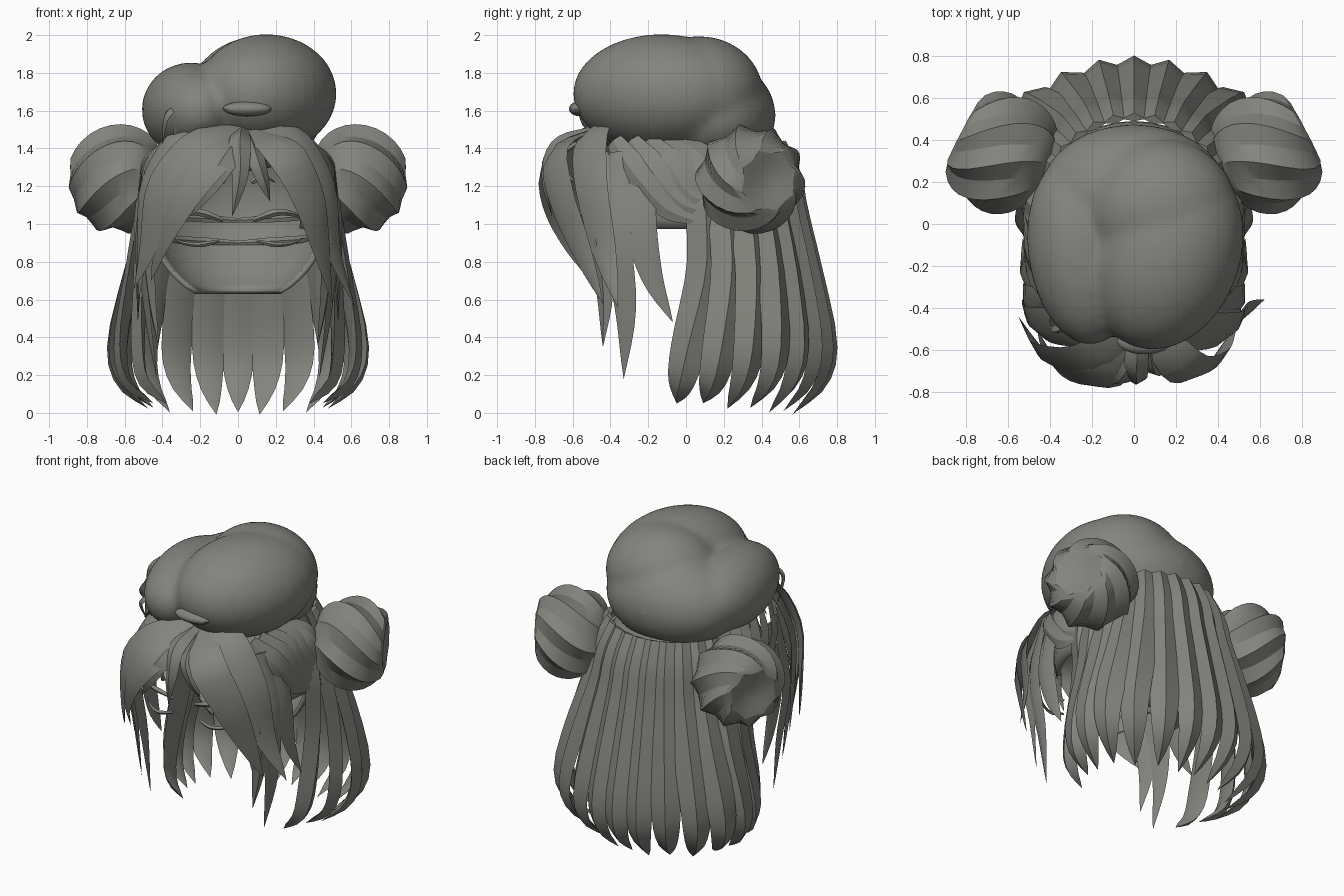
import bpy, bmesh, math
from mathutils import Vector, Matrix

if "Cube" in bpy.data.objects:
    bpy.data.objects.remove(bpy.data.objects["Cube"])

grey = bpy.data.materials.new("warm_grey")
grey.diffuse_color = (0.23, 0.23, 0.21, 1)
grey.use_nodes = True
grey.node_tree.nodes["Principled BSDF"].inputs["Base Color"].default_value = grey.diffuse_color


def finish(name, bm, angle=35):
    bmesh.ops.recalc_face_normals(bm, faces=bm.faces)
    me = bpy.data.meshes.new(name)
    bm.to_mesh(me)
    bm.free()
    me.materials.append(grey)
    ob = bpy.data.objects.new(name, me)
    bpy.context.collection.objects.link(ob)
    bpy.ops.object.select_all(action='DESELECT')
    ob.select_set(True)
    bpy.context.view_layer.objects.active = ob
    bpy.ops.object.shade_smooth_by_angle(angle=math.radians(angle))
    return ob


def spline(pts, n):
    """Catmull-Rom samples through the points."""
    p = [Vector(q) for q in pts]
    p = [2 * p[0] - p[1]] + p + [2 * p[-1] - p[-2]]
    out = []
    for i in range(n + 1):
        f = i / n * (len(p) - 3)
        k = min(int(f), len(p) - 4)
        t = f - k
        a, b, c, d = p[k:k + 4]
        out.append(0.5 * (2 * b + (c - a) * t + (2 * a - 5 * b + 4 * c - d) * t * t
                          + (3 * b - a - 3 * c + d) * t ** 3))
    return out


def lock(bm, pts, w, t, power=2.5, n=12, cy=0.05):
    """Pointed strand with a ridged diamond section, facing away from (0, cy)."""
    path = spline(pts, n)
    rings = []
    for i, p in enumerate(path):
        u = i / n
        tan = (path[min(i + 1, n)] - path[max(i - 1, 0)]).normalized()
        out = p - Vector((0, cy, min(p.z, 1.1)))
        out = (out - tan * out.dot(tan)).normalized()
        side = tan.cross(out)
        k = min(1, 0.55 + 1.8 * u) * (1 - u ** power) + 0.004
        hw, ht = w * k, t * k
        rings.append([bm.verts.new(q) for q in
                      (p - side * hw, p + out * ht, p + side * hw, p - out * ht * 0.4)])
    for a, b in zip(rings, rings[1:]):
        for j in range(4):
            bm.faces.new((a[j], a[(j + 1) % 4], b[(j + 1) % 4], b[j]))
    bm.faces.new(rings[0])
    bm.faces.new(rings[-1])


def mirror(pts):
    return [(-x, y, z) for x, y, z in pts]


def ellipsoid(bm, c, r, turn=0, u=32, v=20):
    bmesh.ops.create_uvsphere(bm, u_segments=u, v_segments=v, radius=1,
                              matrix=Matrix.Translation(c) @ Matrix.Rotation(math.radians(turn), 4, 'Z')
                              @ Matrix.Diagonal((*r, 1)))


# Hair shell around the head, open at the face and neck
bm = bmesh.new()
ellipsoid(bm, (0, 0, 1.1), (0.5, 0.49, 0.53), 0, 40, 26)
cut = []
for f in bm.faces:
    c = f.calc_center_median()
    limit = 1.36 if c.y < -0.32 else 1.0 if c.y < 0.05 else 0.63
    if c.z < limit:
        cut.append(f)
bmesh.ops.delete(bm, geom=cut, context='FACES')
shell = finish("hair_shell", bm)
m = shell.modifiers.new("thickness", 'SOLIDIFY')
m.thickness = 0.025

# Long back hair: fan of ridged locks, flaring and curling in at the tips
bm = bmesh.new()
N = 15
for i in range(N):
    a = math.radians(180 * i / (N - 1))
    back = max(0, math.sin(a))
    zt = -0.01 + 0.06 * (1 - back) + (0.015 if i % 2 else 0)
    prof = [(0.40, 1.43), (0.455, 1.28), (0.49, 1.08), (0.57, 0.75), (0.65, 0.38), (0.62, 0.17), (0.48, zt)]
    pts = []
    for r, z in prof:
        low = max(0, min(1, (1.15 - z) / 0.6))
        lean = -0.16 * (1 - back) * max(0, 0.75 - z) / 0.75    # side locks drift forward
        wide = 1 + low * (0.17 * math.sin(2 * a) ** 2 - 0.24 * (1 - back) ** 3)
        pts.append((r * math.cos(a) * 1.04 * wide, 0.1 + r * math.sin(a) + lean, z))
    if back < 0.3:
        pts = pts[1:]
    lock(bm, pts, 0.1, 0.055, 6, 16)
finish("back_hair", bm, 30)

# Twisted side buns: broad swirling ridges that close to a knot outside
for s, name in ((1, "right_bun"), (-1, "left_bun")):
    bm = bmesh.new()
    axis = Vector((0.88, 0.46, -0.04)).normalized()
    e1 = axis.cross(Vector((0, 0, 1))).normalized()
    e2 = axis.cross(e1)
    rings, M, K = [], 16, 16
    for i in range(K + 1):
        u = i / K
        th = math.pi * (0.03 + 0.94 * u)
        ring = []
        for j in range(M):
            ph = 2 * math.pi * j / M + 1.2 * u * u + 0.7 * u
            r = 0.285 * math.sin(th) ** 0.7 * (1.04 if j % 2 else 0.9)
            h = -0.245 * math.cos(th) - 0.06 * max(0, u - 0.85) / 0.15
            p = Vector((0.63, 0.34, 1.237)) + axis * h + e1 * r * math.cos(ph) + e2 * r * math.sin(ph)
            ring.append(bm.verts.new((s * p.x, p.y, p.z)))
        rings.append(ring)
    for a, b in zip(rings, rings[1:]):
        for j in range(M):
            bm.faces.new((a[j], a[(j + 1) % M], b[(j + 1) % M], b[j]))
    bm.faces.new(rings[0])
    bm.faces.new(rings[-1])
    finish(name, bm, 25)

# Swept fringe, parted in the middle
bm = bmesh.new()
fringe = [
    ([(0.08, -0.42, 1.52), (-0.18, -0.64, 1.42), (-0.39, -0.64, 1.2), (-0.47, -0.56, 0.9), (-0.55, -0.44, 0.66)], 0.13),
    ([(0.06, -0.45, 1.5), (-0.12, -0.71, 1.36), (-0.29, -0.72, 1.15), (-0.4, -0.62, 0.92), (-0.46, -0.5, 0.7)], 0.11),
    ([(0.0, -0.38, 1.54), (-0.27, -0.48, 1.47), (-0.45, -0.48, 1.22), (-0.5, -0.43, 0.9), (-0.53, -0.36, 0.58)], 0.12),
    ([(0.04, -0.5, 1.48), (-0.06, -0.71, 1.36), (-0.16, -0.73, 1.2), (-0.25, -0.68, 1.04)], 0.08),
    ([(0.02, -0.48, 1.5), (0.01, -0.68, 1.42), (0.01, -0.74, 1.25), (-0.03, -0.71, 1.04)], 0.06),
    ([(0.05, -0.48, 1.48), (0.09, -0.67, 1.36), (0.13, -0.69, 1.24), (0.17, -0.65, 1.12)], 0.05),
    ([(0.06, -0.45, 1.5), (0.24, -0.68, 1.38), (0.37, -0.66, 1.15), (0.44, -0.56, 0.88), (0.5, -0.44, 0.58)], 0.12),
    ([(0.04, -0.38, 1.54), (0.28, -0.5, 1.46), (0.45, -0.5, 1.2), (0.51, -0.43, 0.85), (0.62, -0.36, 0.56)], 0.12),
]
for pts, w in fringe:
    lock(bm, pts, w, 0.035, 3, 14, -0.15)
finish("fringe", bm, 40)

# Hanging side locks and backward wisps above the ears
front_locks = [
    ([(0.37, -0.45, 1.38), (0.47, -0.47, 1.0), (0.46, -0.43, 0.65), (0.42, -0.44, 0.35)], 0.08),
    ([(0.42, -0.36, 1.38), (0.5, -0.37, 0.95), (0.48, -0.32, 0.55), (0.43, -0.33, 0.18)], 0.09),
    ([(0.44, -0.25, 1.35), (0.51, -0.24, 1.0), (0.52, -0.18, 0.72), (0.53, -0.07, 0.48)], 0.09),
]
bm = bmesh.new()
wisps = bmesh.new()
for flip in (lambda p: p, mirror):
    for pts, w in front_locks:
        lock(bm, flip(pts), w, 0.03, 2.5, 12, -0.2)
    for i in range(5):
        d = i * 0.09
        pts = [(0.36, -0.38 + d, 1.44), (0.475, -0.27 + d, 1.27 + d * 0.2),
               (0.51, -0.1 + d * 0.7, 1.08 + d * 0.4), (0.52, 0.1 + d * 0.5, 1.0 + d * 0.6)]
        lock(wisps, flip(pts), 0.085, 0.025)
finish("side_locks", bm, 40)
finish("temple_wisps", wisps, 30)

# Eyelash rims: upper and lower arcs for each eye, plus short brows
bm = bmesh.new()
for flip in (lambda p: p, mirror):
    lock(bm, flip([(0.08, -0.58, 1.02), (0.2, -0.6, 1.06), (0.3, -0.55, 1.05), (0.37, -0.47, 1.0)]), 0.02, 0.015)
    lock(bm, flip([(0.1, -0.56, 0.91), (0.2, -0.57, 0.89), (0.29, -0.53, 0.9), (0.35, -0.48, 0.93)]), 0.014, 0.012)
    lock(bm, flip([(0.07, -0.62, 1.22), (0.13, -0.62, 1.25), (0.2, -0.59, 1.22)]), 0.02, 0.015)
finish("lashes_and_brows", bm)

# Inner head bands seen through the face opening
bm = bmesh.new()
for z in (0.92, 1.04):
    for s in (1, -1):
        lock(bm, [(0, 0.42, z - 0.02), (s * 0.2, 0.36, z - 0.01), (s * 0.34, 0.25, z), (s * 0.4, 0.12, z + 0.02)], 0.02, 0.02, 8)
finish("inner_bands", bm)

# Soft slouching cap: blended lobes with a crease left of centre
bm = bmesh.new()
ellipsoid(bm, (0.15, -0.13, 1.69), (0.36, 0.48, 0.315), -18)
ellipsoid(bm, (-0.25, -0.13, 1.605), (0.255, 0.45, 0.25), 8)
ellipsoid(bm, (0.0, 0.14, 1.575), (0.45, 0.335, 0.30))
ellipsoid(bm, (0.12, 0.07, 1.69), (0.37, 0.34, 0.305))
cap = finish("soft_cap", bm, 60)
m = cap.modifiers.new("blend", 'REMESH')
m.mode = 'VOXEL'
m.voxel_size = 0.025
m.use_smooth_shade = True
m = cap.modifiers.new("soften", 'SMOOTH')
m.factor = 0.5
m.iterations = 6

# Folded tab and small pleats at the front edge of the cap
bm = bmesh.new()
ellipsoid(bm, (0.05, -0.56, 1.61), (0.13, 0.06, 0.04), 0, 16, 10)
finish("cap_front_fold", bm)
bm = bmesh.new()
for i in range(3):
    x = -0.38 + 0.06 * i
    lock(bm, [(x + 0.05, -0.48, 1.62), (x, -0.5, 1.56), (x - 0.02, -0.42, 1.42)], 0.025, 0.02)
finish("cap_pleats", bm)
